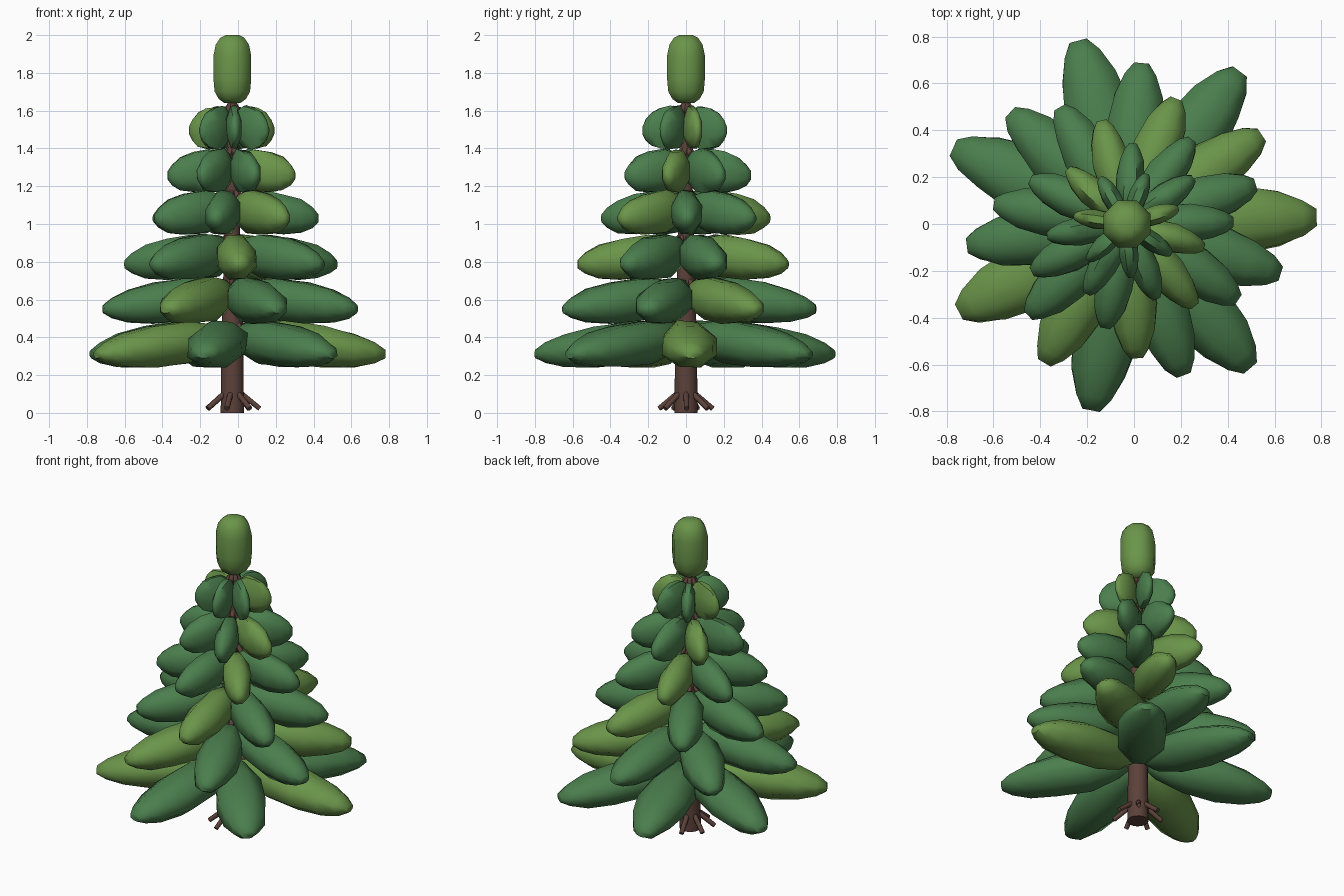
import bpy, bmesh, math, random
from mathutils import Matrix, Vector

random.seed(4)
if "Cube" in bpy.data.objects:
    bpy.data.objects.remove(bpy.data.objects["Cube"], do_unlink=True)

CENTRE = Vector((-0.03, 0, 0))
COUNT = 7
STEP = math.tau / COUNT


def material(name, rgb):
    mat = bpy.data.materials.new(name)
    mat.use_nodes = True
    mat.diffuse_color = (*rgb, 1)
    bsdf = mat.node_tree.nodes["Principled BSDF"]
    bsdf.inputs["Base Color"].default_value = (*rgb, 1)
    bsdf.inputs["Roughness"].default_value = 0.9
    return mat


DARK = material("dark green", (0.07, 0.21, 0.075))
LIGHT = material("light green", (0.145, 0.30, 0.068))
BARK = material("bark brown", (0.107, 0.053, 0.042))


def loft(name, rings, mat, matrix, sides, jitter=0.0, angle=60):
    """Skin rings of (along, centre height, half width, half height) along local x."""
    bm = bmesh.new()
    loops = []
    for along, mid, wide, high in rings:
        loop = []
        for i in range(sides):
            a = math.tau * (i + 0.5) / sides
            k = 1 + random.uniform(-jitter, jitter)
            loop.append(bm.verts.new((along, wide * k * math.cos(a), mid + high * k * math.sin(a))))
        loops.append(loop)
    for a, b in zip(loops, loops[1:]):
        for i in range(sides):
            j = (i + 1) % sides
            bm.faces.new((a[i], a[j], b[j], b[i]))
    bm.faces.new(loops[0])
    bm.faces.new(loops[-1])
    bmesh.ops.recalc_face_normals(bm, faces=bm.faces)
    mesh = bpy.data.meshes.new(name)
    bm.to_mesh(mesh)
    bm.free()
    mesh.materials.append(mat)
    obj = bpy.data.objects.new(name, mesh)
    bpy.context.collection.objects.link(obj)
    obj.matrix_world = matrix
    bpy.ops.object.select_all(action="DESELECT")
    obj.select_set(True)
    bpy.context.view_layer.objects.active = obj
    bpy.ops.object.shade_smooth_by_angle(angle=math.radians(angle))
    return obj


# Plump pod outline: position, width and height along its length
POD = [(0.04, 0.25, 0.25), (0.15, 0.6, 0.72), (0.35, 0.92, 1.02), (0.6, 1.0, 0.98),
       (0.8, 0.82, 0.8), (0.93, 0.54, 0.5), (1.0, 0.26, 0.2)]


def pod(name, angle, length, z, mat):
    rings = [(t * length, -0.12 * length * (t - 0.45), w * 0.19 * length, h * 0.118)
             for t, w, h in POD]
    place = Matrix.Translation(CENTRE + Vector((0, 0, z))) @ Matrix.Rotation(angle, 4, "Z")
    loft(name, rings, mat, place, 8, 0.05)


def stick(name, angle, z, reach, drop):
    """Thin twig sloping down and out from the trunk."""
    length = math.hypot(reach, drop)
    place = (Matrix.Translation(CENTRE + Vector((0, 0, z))) @ Matrix.Rotation(angle, 4, "Z")
             @ Matrix.Rotation(math.atan2(drop, reach), 4, "Y"))
    loft(name, [(0, 0, 0.016, 0.016), (length, 0, 0.014, 0.014)], BARK, place, 8)


# Trunk
upright = Matrix.Translation(CENTRE) @ Matrix.Rotation(-math.pi / 2, 4, "Y")
loft("trunk", [(0, 0, 0.063, 0.063), (0.4, 0, 0.058, 0.058), (1.75, 0, 0.02, 0.02)],
     BARK, upright, 16)

# Roots
for k in range(COUNT):
    stick(f"root_{k}", k * STEP + 0.02, 0.14, 0.145, 0.117)

# Tiers: height, pod length, first angle in degrees, positions of light pods
TIERS = [(0.365, 0.81, 2, (0, 4)), (0.595, 0.69, -18, (1, 5)), (0.825, 0.575, 17, (1, 5)),
         (1.06, 0.455, 1, (2, 6)), (1.28, 0.345, -17, (0, 3)), (1.51, 0.23, 17, (0, 3))]
for n, (z, length, first, light) in enumerate(TIERS):
    for k in range(COUNT):
        angle = math.radians(first) + k * STEP
        pod(f"foliage_{n}_{k}", angle, length, z, LIGHT if k in light else DARK)
        stick(f"branch_{n}_{k}", angle, z + 0.14, 0.04 + 0.1 * length, 0.1)

# Top pod
CROWN = [(0, 0.42), (0.06, 0.72), (0.17, 0.94), (0.35, 1.0), (0.7, 1.0),
         (0.86, 0.88), (0.96, 0.64), (1.0, 0.36)]
rings = [(1.64 + 0.36 * t, 0, 0.108 * w, 0.108 * w) for t, w in CROWN]
loft("top_foliage", rings, LIGHT, upright, 8)
